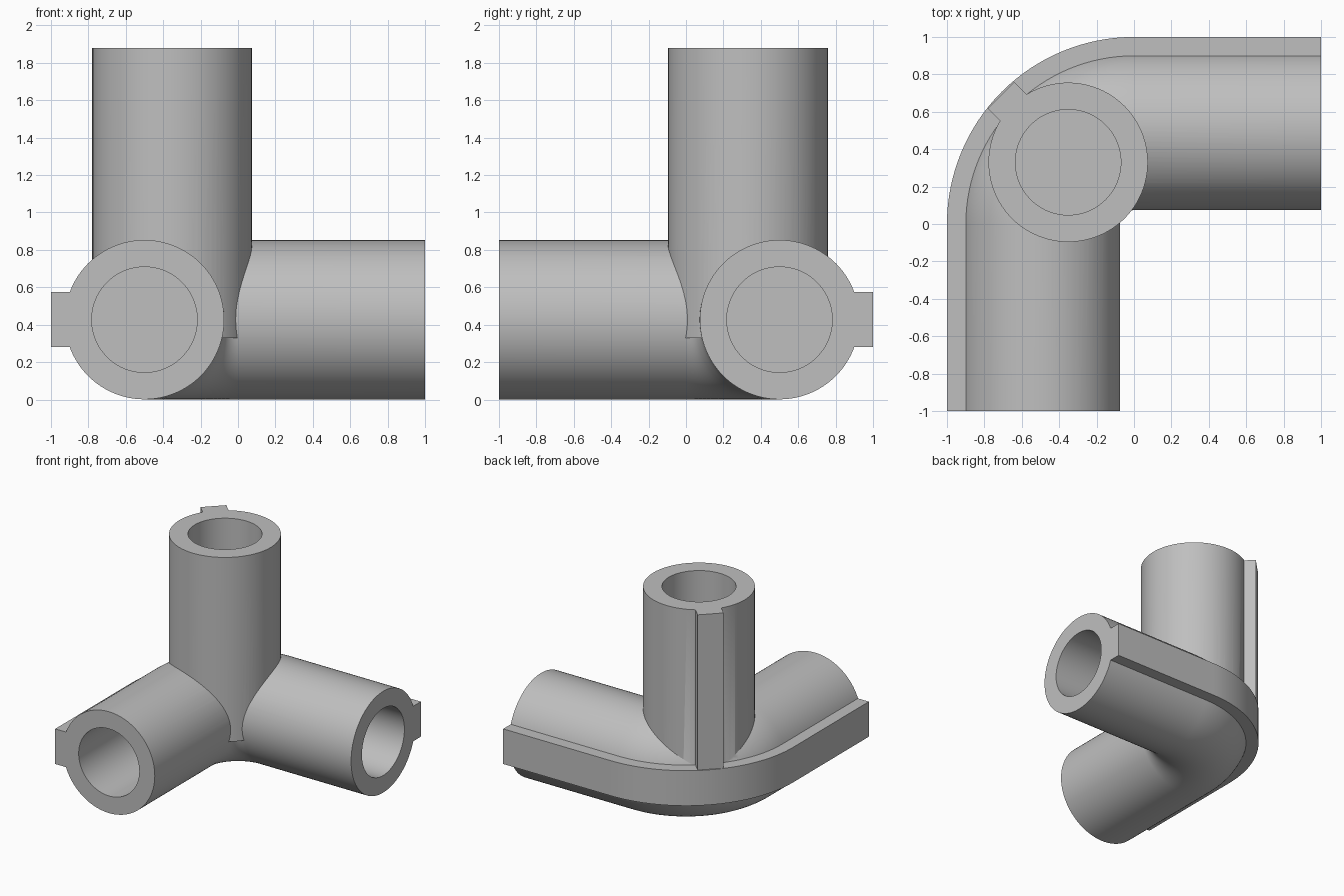
import bpy, bmesh, math
from mathutils import Vector

cube = bpy.data.objects.get("Cube")
if cube:
    bpy.data.objects.remove(cube, do_unlink=True)

PIPE_R, BORE_R, BEND_R = 0.426, 0.282, 0.5
AXIS_Z, TOP_Z, BASE_Z = 0.427, 1.88, 0.33
POST = Vector((-0.352, 0.33, 0))
SEGMENTS = 96

grey = bpy.data.materials.new("plain grey")
grey.use_nodes = True
colour = (0.52, 0.52, 0.52, 1)
grey.diffuse_color = colour
grey.node_tree.nodes["Principled BSDF"].inputs["Base Color"].default_value = colour


def finish(name, bm):
    bmesh.ops.recalc_face_normals(bm, faces=bm.faces)
    mesh = bpy.data.meshes.new(name)
    bm.to_mesh(mesh)
    bm.free()
    mesh.materials.append(grey)
    obj = bpy.data.objects.new(name, mesh)
    bpy.context.collection.objects.link(obj)
    return obj


def sweep_elbow(name, profile):
    """Sweep a (radius, height) outline along front arm, quarter bend, side arm."""
    steps = 32
    frames = [(Vector((0, -1, 0)), math.pi)]
    frames += [(Vector(), math.pi - math.pi / 2 * i / steps) for i in range(steps + 1)]
    frames.append((Vector((1, 0, 0)), math.pi / 2))
    bm = bmesh.new()
    rings = [[bm.verts.new(o + Vector((math.cos(a) * r, math.sin(a) * r, z)))
              for r, z in profile] for o, a in frames]
    n = len(profile)
    for a, b in zip(rings, rings[1:]):
        for i in range(n):
            bm.faces.new((a[i], a[(i + 1) % n], b[(i + 1) % n], b[i]))
    bm.faces.new(rings[0])
    bm.faces.new(rings[-1])
    return finish(name, bm)


def cylinder(name, radius, start, end):
    start, end = Vector(start), Vector(end)
    axis = end - start
    bm = bmesh.new()
    bmesh.ops.create_cone(bm, cap_ends=True, segments=SEGMENTS, radius1=radius,
                          radius2=radius, depth=axis.length)
    bm.transform(axis.to_track_quat('Z', 'Y').to_matrix().to_4x4())
    bmesh.ops.translate(bm, vec=(start + end) / 2, verts=bm.verts)
    return finish(name, bm)


def combine(target, other, operation):
    mod = target.modifiers.new(operation.lower(), 'BOOLEAN')
    mod.operation, mod.solver, mod.object = operation, 'EXACT', other
    bpy.context.view_layer.objects.active = target
    bpy.ops.object.modifier_apply(modifier=mod.name)
    bpy.data.objects.remove(other, do_unlink=True)


# Curved horizontal pipe
angles = [2 * math.pi * i / SEGMENTS for i in range(SEGMENTS)]
fitting = sweep_elbow("corner_pipe_fitting",
                      [(BEND_R + PIPE_R * math.cos(a), AXIS_Z + PIPE_R * math.sin(a))
                       for a in angles])

# Flat rib round the outside of the bend
elbow_rib = sweep_elbow("elbow_rib", [(0.84, 0.28), (1, 0.28), (1, 0.575), (0.84, 0.575)])

# Upright pipe
post = cylinder("upright_pipe", PIPE_R, POST + Vector((0, 0, BASE_Z)),
                POST + Vector((0, 0, TOP_Z)))

# Rib on the outer corner of the upright pipe
out = Vector((-1, 1, 0)).normalized()
side = Vector((1, 1, 0)).normalized()
bm = bmesh.new()
rib_base = [bm.verts.new(POST + out * d + side * w + Vector((0, 0, BASE_Z)))
            for d, w in ((0.32, -0.1), (0.507, -0.1), (0.507, 0.1), (0.32, 0.1))]
base = bm.faces.new(rib_base)
grown = bmesh.ops.extrude_face_region(bm, geom=[base])["geom"]
bmesh.ops.translate(bm, vec=(0, 0, TOP_Z - BASE_Z),
                    verts=[g for g in grown if isinstance(g, bmesh.types.BMVert)])
post_rib = finish("upright_rib", bm)

for part in (elbow_rib, post, post_rib):
    combine(fitting, part, 'UNION')

# Blind bores in the three open ends
bores = [((-BEND_R, -1.1, AXIS_Z), (-BEND_R, 0, AXIS_Z)),
         ((1.1, BEND_R, AXIS_Z), (0, BEND_R, AXIS_Z)),
         (POST + Vector((0, 0, TOP_Z + 0.1)), POST + Vector((0, 0, 0.88)))]
for start, end in bores:
    combine(fitting, cylinder("bore", BORE_R, start, end), 'DIFFERENCE')

bpy.ops.object.select_all(action='DESELECT')
fitting.select_set(True)
bpy.context.view_layer.objects.active = fitting
bpy.ops.object.shade_smooth_by_angle(angle=math.radians(30))
